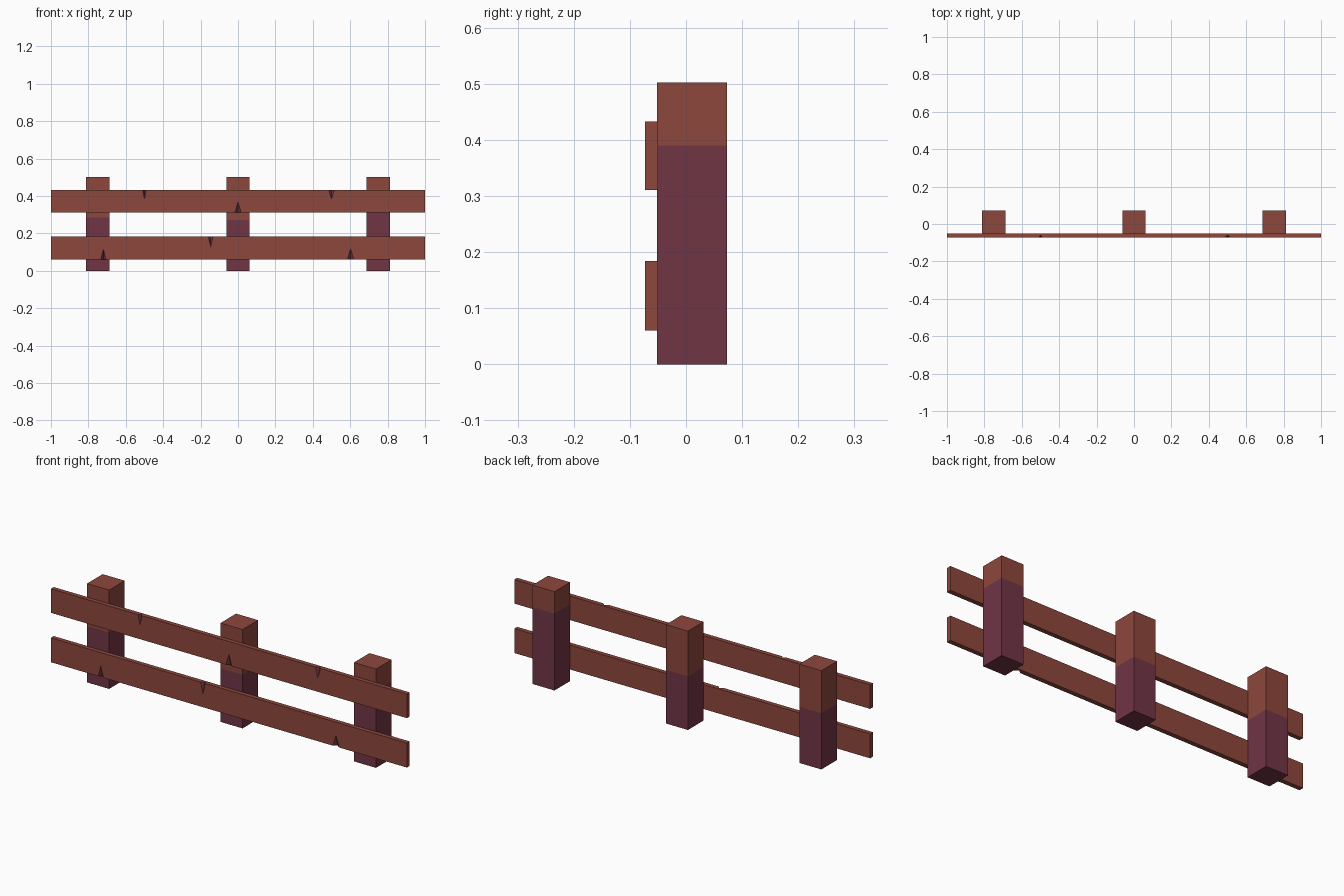
import bpy, bmesh

if "Cube" in bpy.data.objects:
    bpy.data.objects.remove(bpy.data.objects["Cube"])


def material(name, rgb):
    m = bpy.data.materials.new(name)
    m.diffuse_color = (*rgb, 1.0)
    m.use_nodes = True
    m.node_tree.nodes["Principled BSDF"].inputs["Base Color"].default_value = m.diffuse_color
    return m


BROWN = material("rust brown wood", (0.270, 0.063, 0.046))
PURPLE = material("damp purple wood", (0.166, 0.035, 0.060))


def finish(name, bm):
    bmesh.ops.recalc_face_normals(bm, faces=bm.faces)
    me = bpy.data.meshes.new(name)
    bm.to_mesh(me)
    bm.free()
    me.materials.append(BROWN)
    me.materials.append(PURPLE)
    ob = bpy.data.objects.new(name, me)
    bpy.context.collection.objects.link(ob)
    return ob


def post(name, x, split):
    """Square post, stained below the split height."""
    bm = bmesh.new()
    bmesh.ops.create_cube(bm, size=1)
    for v in bm.verts:
        v.co = (x + v.co.x * 0.124, 0.0105 + v.co.y * 0.125, (v.co.z + 0.5) * 0.502)
    bmesh.ops.bisect_plane(bm, geom=bm.verts[:] + bm.edges[:] + bm.faces[:],
                           plane_co=(0, 0, split), plane_no=(0, 0, 1))
    for f in bm.faces:
        f.material_index = 1 if f.calc_center_median().z < split else 0
    finish(name, bm)


def rail(name, z0, z1, top_cuts, bottom_cuts):
    """Plank with wedge-shaped cracks; a cut is (x, half width, length)."""
    yf, yb, depth = -0.073, -0.05, 0.014
    bm = bmesh.new()
    V = lambda x, y, z: bm.verts.new((x, y, z))
    front = {(sx, z): V(sx, yf, z) for sx in (-1, 1) for z in (z0, z1)}
    back = {(sx, z): V(sx, yb, z) for sx in (-1, 1) for z in (z0, z1)}
    outline = {}
    for z, cuts, s in ((z0, bottom_cuts, 1), (z1, top_cuts, -1)):
        face_side, edge_side = [], []
        for x, w, length in sorted(cuts):
            a, b = V(x - w, yf, z), V(x + w, yf, z)
            tip, deep = V(x, yf, z + s * length), V(x, yf + depth, z)
            face_side += [a, tip, b]
            edge_side += [a, deep, b]
            for tri in ((a, tip, deep), (tip, b, deep)):
                bm.faces.new(tri).material_index = 1
        bm.faces.new([front[-1, z]] + edge_side + [front[1, z], back[1, z], back[-1, z]])
        outline[z] = [front[-1, z]] + face_side + [front[1, z]]
    bm.faces.new(outline[z0] + outline[z1][::-1])
    bm.faces.new([back[-1, z0], back[1, z0], back[1, z1], back[-1, z1]])
    for sx in (-1, 1):
        bm.faces.new([front[sx, z0], front[sx, z1], back[sx, z1], back[sx, z0]])
    finish(name, bm)


# Three posts with differing stain heights
post("left_post", -0.75, 0.285)
post("middle_post", 0.0, 0.272)
post("right_post", 0.75, 0.39)

# Two cracked rails across the front
rail("upper_rail", 0.311, 0.433,
     [(-0.5, 0.010, 0.052), (0.5, 0.015, 0.052)], [(0.0, 0.017, 0.058)])
rail("lower_rail", 0.06, 0.184,
     [(-0.146, 0.013, 0.058)], [(-0.72, 0.014, 0.056), (0.602, 0.017, 0.058)])
